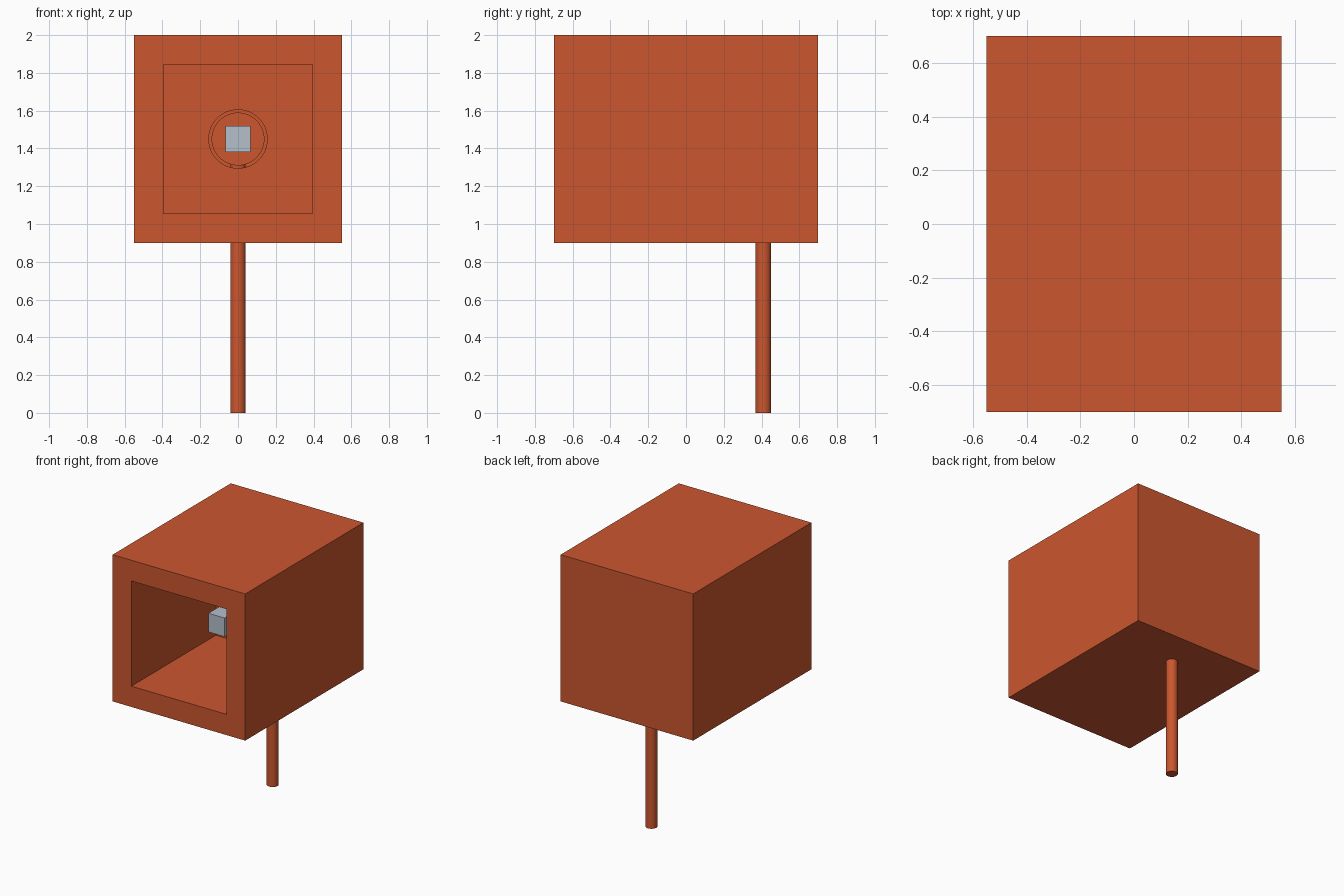
import bpy, bmesh, math
from mathutils import Matrix, Vector

if "Cube" in bpy.data.objects:
    bpy.data.objects.remove(bpy.data.objects["Cube"], do_unlink=True)


def material(name, rgb):
    m = bpy.data.materials.new(name)
    m.use_nodes = True
    m.diffuse_color = (*rgb, 1)
    m.node_tree.nodes["Principled BSDF"].inputs["Base Color"].default_value = (*rgb, 1)
    return m


rust = material("rust orange", (0.60, 0.094, 0.028))
grey = material("pale blue grey", (0.46, 0.52, 0.60))


def finish(bm, name, mat):
    bmesh.ops.recalc_face_normals(bm, faces=bm.faces)
    me = bpy.data.meshes.new(name)
    bm.to_mesh(me)
    bm.free()
    me.materials.append(mat)
    ob = bpy.data.objects.new(name, me)
    bpy.context.collection.objects.link(ob)
    return ob


def activate(ob):
    bpy.ops.object.select_all(action='DESELECT')
    ob.select_set(True)
    bpy.context.view_layer.objects.active = ob


def box_mesh(lo, hi):
    lo, hi = Vector(lo), Vector(hi)
    bm = bmesh.new()
    bmesh.ops.create_cube(bm, size=1, matrix=Matrix.Translation((lo + hi) / 2)
                          @ Matrix.Diagonal((*(hi - lo), 1)))
    return bm


def cylinder(name, a, b, radius, mat, sides=48):
    a, b = Vector(a), Vector(b)
    turn = (b - a).to_track_quat('Z', 'Y').to_matrix().to_4x4()
    bm = bmesh.new()
    bmesh.ops.create_cone(bm, cap_ends=True, segments=sides, radius1=radius, radius2=radius,
                          depth=(b - a).length, matrix=Matrix.Translation((a + b) / 2) @ turn)
    ob = finish(bm, name, mat)
    activate(ob)
    bpy.ops.object.shade_smooth_by_angle(angle=math.radians(35))
    return ob


MID = 1.45          # height of the central axis
CAVITY_BACK = 0.30
POST_Y = 0.41

# Thick-walled housing with a square recess in the front
bm = box_mesh((-0.55, -0.70, 0.90), (0.55, 0.70, 2.0))
front = min(bm.faces, key=lambda f: f.calc_center_median().y)
bmesh.ops.inset_region(bm, faces=[front], thickness=0.22)
recess = bmesh.ops.extrude_face_region(bm, geom=[front])["geom"]
bmesh.ops.delete(bm, geom=[front], context='FACES')
for v in recess:
    if isinstance(v, bmesh.types.BMVert):
        v.co.y = CAVITY_BACK
housing = finish(bm, "housing", rust)

# Round bore in the back wall of the recess
cutter = cylinder("bore_cutter", (0, CAVITY_BACK - 0.1, MID), (0, 0.56, MID), 0.155, rust)
cutter.hide_render = True
activate(housing)
mod = housing.modifiers.new("bore", 'BOOLEAN')
mod.operation = 'DIFFERENCE'
mod.solver = 'EXACT'
mod.object = cutter
bpy.ops.object.modifier_apply(modifier=mod.name)
bpy.data.objects.remove(cutter, do_unlink=True)
bpy.ops.object.shade_smooth_by_angle(angle=math.radians(35))

# Cylindrical holder inside the bore, standing on the post
cylinder("holder", (0, 0.25, MID), (0, 0.54, MID), 0.14, rust)
cylinder("post", (0, POST_Y, 0), (0, POST_Y, MID - 0.12), 0.041, rust, 32)

# Grey square block carried in front of the holder
finish(box_mesh((-0.067, -0.255, MID - 0.07), (0.067, 0.26, MID + 0.07)), "block", grey)
